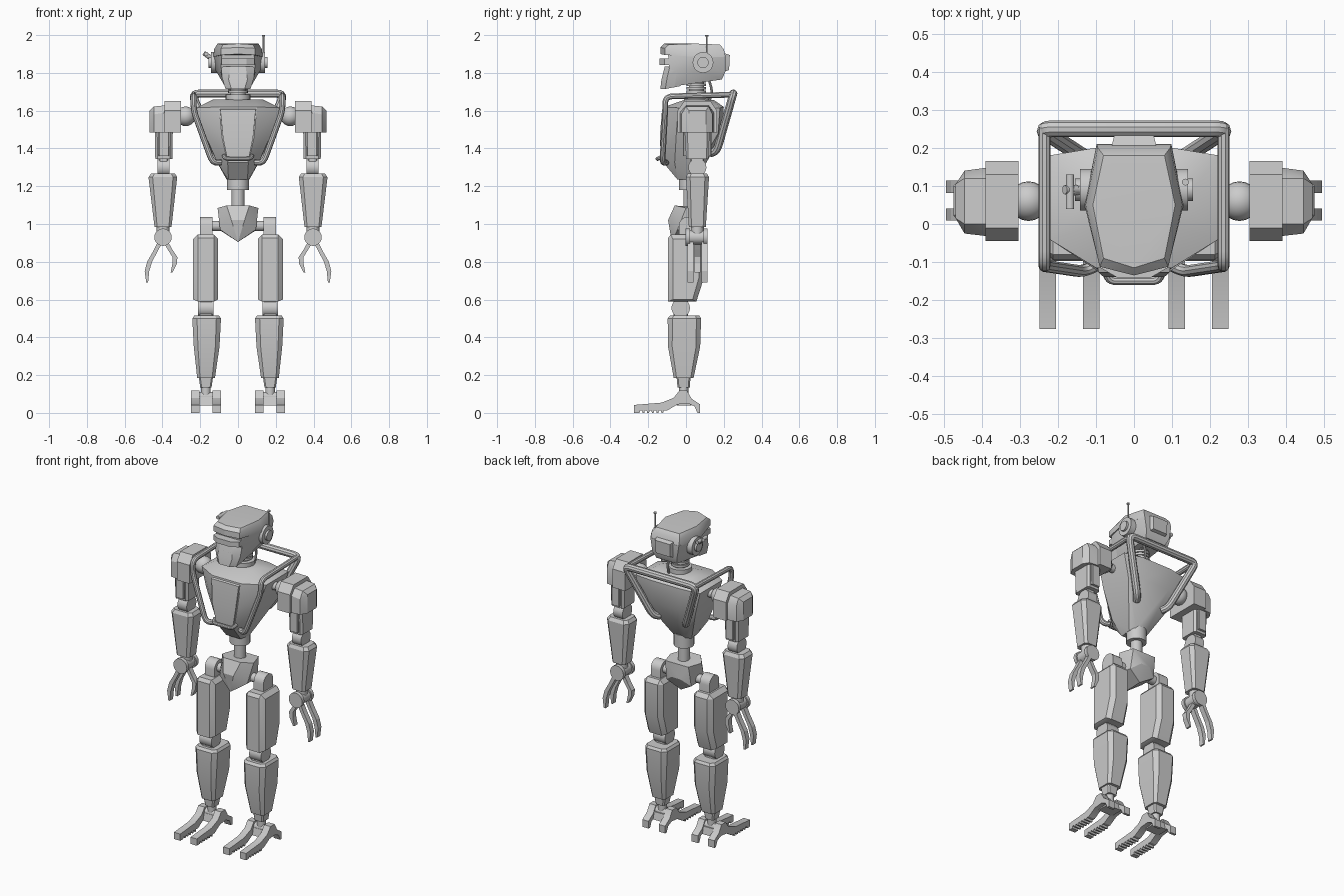
import bpy, bmesh, math
from mathutils import Vector, Matrix

grey = bpy.data.materials.new("plain_grey")
grey.diffuse_color = (0.6, 0.6, 0.6, 1)


def finish(name, bm, pair=False):
    """Turn a bmesh into an object, plus a mirrored twin for paired parts."""
    bmesh.ops.recalc_face_normals(bm, faces=bm.faces)
    for side in (("_left", "_right") if pair else ("",)):
        if side == "_right":
            bmesh.ops.scale(bm, vec=(-1, 1, 1), verts=bm.verts)
            bmesh.ops.reverse_faces(bm, faces=bm.faces)
        me = bpy.data.meshes.new(name + side)
        bm.to_mesh(me)
        me.materials.append(grey)
        me.shade_smooth()
        me.set_sharp_from_angle(angle=math.radians(28))
        bpy.context.collection.objects.link(bpy.data.objects.new(name + side, me))
    bm.free()


def hull(name, pts, pair=False):
    bm = bmesh.new()
    for p in pts:
        bm.verts.new(p)
    res = bmesh.ops.convex_hull(bm, input=bm.verts)
    loose = [v for v in bm.verts if not v.link_faces]
    bmesh.ops.delete(bm, geom=loose, context='VERTS')
    bmesh.ops.dissolve_limit(bm, angle_limit=0.03, verts=bm.verts, edges=bm.edges)
    finish(name, bm, pair)


def sym(pts):
    return [(s * x, y, z) for x, y, z in pts for s in (1, -1)]


def block(name, levels, pair=False):
    """Stacked rectangles (z, x0, x1, y0, y1, corner cut)."""
    pts = []
    for z, x0, x1, y0, y1, c in levels:
        for x, i in ((x0, 1), (x1, -1)):
            for y, j in ((y0, 1), (y1, -1)):
                pts += [(x + i * c, y, z), (x, y + j * c, z)]
    hull(name, pts, pair)


def prism(name, outline, x0, x1, pair=False):
    """Side outline (y, z) pushed across x."""
    bm = bmesh.new()
    f = bm.faces.new([bm.verts.new((x0, y, z)) for y, z in outline])
    new = bmesh.ops.extrude_face_region(bm, geom=[f])["geom"]
    bmesh.ops.translate(bm, vec=(x1 - x0, 0, 0),
                        verts=[v for v in new if isinstance(v, bmesh.types.BMVert)])
    finish(name, bm, pair)


def rod(name, a, b, r, r2=None, pair=False, seg=20):
    a, b = Vector(a), Vector(b)
    d = b - a
    m = Matrix.Translation((a + b) / 2) @ d.to_track_quat('Z', 'Y').to_matrix().to_4x4()
    bm = bmesh.new()
    bmesh.ops.create_cone(bm, cap_ends=True, segments=seg, radius1=r,
                          radius2=r if r2 is None else r2, depth=d.length, matrix=m)
    finish(name, bm, pair)


def ball(name, c, r, pair=False):
    bm = bmesh.new()
    bmesh.ops.create_uvsphere(bm, u_segments=20, v_segments=12, radius=r,
                              matrix=Matrix.Translation(c))
    finish(name, bm, pair)


def tube(name, pts, r, bend=0.03, pair=False):
    """Pipe along a path with rounded corners."""
    pts = [Vector(p) for p in pts]
    path = [pts[0]]
    for p, q, s in zip(pts, pts[1:], pts[2:]):
        a = q + (p - q).normalized() * min(bend, (p - q).length / 2)
        b = q + (s - q).normalized() * min(bend, (s - q).length / 2)
        path += [a.lerp(q, t / 5).lerp(q.lerp(b, t / 5), t / 5) for t in range(6)]
    path.append(pts[-1])
    cu = bpy.data.curves.new(name, 'CURVE')
    cu.dimensions, cu.bevel_depth, cu.bevel_resolution = '3D', r, 3
    cu.use_fill_caps = True
    sp = cu.splines.new('POLY')
    sp.points.add(len(path) - 1)
    for k, p in zip(sp.points, path):
        k.co = (*p, 1)
    ob = bpy.data.objects.new(name, cu)
    bpy.context.collection.objects.link(ob)
    me = bpy.data.meshes.new_from_object(
        ob.evaluated_get(bpy.context.evaluated_depsgraph_get()))
    bm = bmesh.new()
    bm.from_mesh(me)
    bpy.data.objects.remove(ob)
    bpy.data.meshes.remove(me)
    finish(name, bm, pair)


# Head: brow cap, skull, visor, muzzle
hull("head_cap", sym([(0, -.115, 1.955), (.08, -.09, 1.95), (.108, .05, 1.955), (.08, .18, 1.95),
                      (0, -.135, 1.935), (.09, -.112, 1.93), (.127, .05, 1.925), (.095, .2, 1.925),
                      (0, -.135, 1.90), (.09, -.112, 1.895), (.13, .05, 1.885), (.098, .21, 1.885)]))
hull("skull", sym([(.085, -.095, 1.9), (.128, .05, 1.89), (.098, .21, 1.89), (.09, -.09, 1.83),
                   (.122, .06, 1.82), (.085, .21, 1.81), (.07, .19, 1.765), (.07, .0, 1.745),
                   (.07, -.06, 1.73)]))
hull("visor", sym([(.045, -.14, 1.875), (.045, -.14, 1.843), (.088, -.115, 1.875), (.088, -.115, 1.843),
                   (.088, -.06, 1.875), (.088, -.06, 1.843)]))
hull("muzzle", sym([(.04, -.112, 1.835), (.088, -.085, 1.835), (.1, -.02, 1.83), (.035, -.136, 1.715),
                    (.066, -.11, 1.715), (.07, -.03, 1.73), (.05, -.13, 1.765), (.085, -.1, 1.775)]))
for row in range(3):
    for col in range(5):
        x, z = (col - 2) * .016, 1.745 + row * .025
        y = -.136 + (z - 1.715) * .2
        rod(f"muzzle_hole_{row}_{col}", (x, y + .003, z), (x, y - .002, z), .003, seg=6)
hull("head_back_plate", sym([(.06, .2, 1.905), (.06, .2, 1.805), (.052, .232, 1.895), (.048, .228, 1.815)]))

# Ears, antenna and side lamp
rod("ear_disc", (.09, .09, 1.855), (.142, .09, 1.855), .055, pair=True, seg=28)
rod("ear_cap", (.14, .09, 1.855), (.155, .09, 1.855), .03, pair=True)
rod("antenna", (.135, .11, 1.86), (.135, .11, 1.995), .004, seg=8)
rod("antenna_tip", (.135, .11, 1.992), (.135, .11, 2.0), .009, seg=10)
rod("lamp_arm", (-.14, .09, 1.875), (-.168, .085, 1.895), .012)
rod("lamp", (-.168, .04, 1.9), (-.168, .13, 1.9), .011)
rod("lamp_mount", (-.15, .09, 1.885), (-.182, .09, 1.905), .012)

# Ribbed neck and hose
rod("neck_core", (0, .055, 1.62), (0, .055, 1.78), .04)
rod("neck_base", (0, .055, 1.64), (0, .055, 1.685), .066)
for i in range(4):
    z = 1.70 + i * .019
    rod(f"neck_ring_{i}", (0, .055, z - .007), (0, .055, z + .007), .052)
tube("neck_hose", [(.03, .12, 1.64), (.03, .14, 1.70), (.03, .12, 1.77)], .007)

# Torso: tapered faceted shell, front panel and handle
hull("torso", sym([(.09, .0, 1.66), (.13, .06, 1.66), (.1, .15, 1.655),
                   (.1, -.115, 1.62), (.222, -.04, 1.615), (.222, .18, 1.615), (.1, .2, 1.62),
                   (.085, -.13, 1.46), (.185, -.05, 1.5), (.185, .17, 1.48), (.09, .195, 1.48),
                   (.055, -.12, 1.325), (.11, -.06, 1.325), (.095, .1, 1.33),
                   (.05, -.045, 1.235), (.06, .03, 1.235), (.035, .06, 1.24)]))
hull("chest_panel", sym([(.095, -.115, 1.61), (.093, -.127, 1.605), (.08, -.139, 1.46), (.08, -.125, 1.46),
                         (.055, -.132, 1.335), (.055, -.115, 1.335)]))
tube("chest_handle", [(-.075, -.12, 1.36), (-.065, -.15, 1.345), (.065, -.15, 1.345), (.075, -.12, 1.36)], .011, .02)

# Pipe frame round the torso
tube("frame_side", [(.235, .255, 1.685), (.235, -.11, 1.675), (.235, -.11, 1.60),
                    (.135, -.125, 1.325), (.09, -.105, 1.325)], .016, .04, True)
tube("frame_back", [(-.09, .13, 1.375), (-.115, .165, 1.39), (-.245, .25, 1.69), (.245, .25, 1.69),
                    (.115, .165, 1.39), (.09, .13, 1.375)], .022, .04)

# Waist and pelvis
rod("waist_collar", (0, .02, 1.18), (0, .02, 1.26), .058)
rod("spine", (0, .02, 1.05), (0, .02, 1.2), .034)
hull("pelvis", sym([(.06, -.06, 1.098), (.108, .0, 1.085), (.08, .09, 1.085), (.035, -.095, 1.02),
                    (.095, -.045, .97), (.085, .07, .96), (.0, -.075, .905), (.0, .05, .91), (.03, .1, 1.0)]))
rod("hip_axle", (.06, .01, .99), (.19, .01, .99), .027, pair=True)

# Legs
arch = [(.01 + .048 * math.cos(a), .99 + .048 * math.sin(a)) for a in [math.pi * i / 10 for i in range(11)]]
prism("hip_mount", arch + [(-.038, .92), (.058, .92)], .135, .202, True)
hull("thigh", [(x, y, z) for y, z in [(-.095, .925), (-.08, .945), (.075, .945), (.095, .92), (.095, .715),
                                      (.055, .59), (-.095, .59)]
               for x in (.128, .212)] +
     [(x, y, z) for y, z in [(-.07, .92), (.07, .92), (.07, .72), (.035, .6), (-.07, .6)]
      for x in (.105, .237)], True)
rod("knee_joint", (.13, -.028, .555), (.212, -.028, .555), .049, pair=True)
block("knee_neck", [(.5, .135, .205, -.065, .01, .005), (.6, .135, .205, -.065, .01, .005)], True)
block("shin", [(.515, .1, .232, -.085, .07, .02), (.5, .09, .242, -.097, .08, .025),
               (.35, .098, .234, -.095, .075, .022), (.185, .122, .216, -.065, .04, .015)], True)
block("ankle_cap", [(.135, .14, .2, -.045, .02, .008), (.19, .132, .208, -.05, .024, .008)], True)
rod("ankle_post", (.17, -.012, .06), (.17, -.012, .15), .025, pair=True)
rod("ankle_axle", (.1, -.012, .085), (.236, -.012, .085), .026, pair=True)
block("foot_bridge", [(.04, .12, .22, -.05, .03, .006), (.085, .12, .22, -.04, .02, .006)], True)

# Feet: two arched toes each, with treads under the front
toe = [(-.275, 0), (-.275, .042), (-.13, .054), (-.065, .08), (-.035, .118), (.005, .118),
       (.03, .075), (.075, .045), (.075, 0), (.06, 0), (.045, .035), (.01, .05), (-.045, .045),
       (-.1, .012)]
for i in range(6):
    y = -.118 - i * .025
    toe += [(y, .012), (y - .003, 0), (y - .012, 0), (y - .015, .012)]
toe = toe[:-2]
for n, x in (("inner", .091), ("outer", .205)):
    prism(f"{n}_toe", toe, x, x + .043, True)

# Shoulders and arms
ball("shoulder_ball", (.277, .06, 1.57), .052, True)
rod("shoulder_pin", (.2, .06, 1.57), (.31, .06, 1.57), .025, pair=True)
prism("shoulder_block", [(-.045, 1.485), (-.045, 1.6), (-.01, 1.65), (.13, 1.65), (.165, 1.6), (.165, 1.485)],
      .303, .39, True)
hull("shoulder_pad", [(.385, y, z) for y, z in [(-.032, 1.485), (-.032, 1.59), (0, 1.628), (.12, 1.628),
                                               (.148, 1.59), (.148, 1.485)]] +
     [(.445, y, z) for y, z in [(-.025, 1.485), (-.025, 1.58), (0, 1.622), (.12, 1.622), (.14, 1.58), (.14, 1.485)]] +
     [(.468, y, z) for y, z in [(.015, 1.485), (.015, 1.6), (.105, 1.6), (.105, 1.485)]], True)
block("upper_arm", [(1.345, .348, .438, 0, .12, .012), (1.5, .345, .44, -.005, .125, .012)], True)
block("upper_arm_plate", [(1.36, .365, .42, -.015, .135, .004), (1.5, .365, .42, -.015, .135, .004)], True)
rod("elbow_joint", (.362, .06, 1.3), (.425, .06, 1.3), .048, pair=True)
block("elbow_neck", [(1.25, .37, .418, .025, .095, .005), (1.36, .37, .418, .025, .095, .005)], True)
block("forearm", [(1.268, .335, .46, .01, .11, .018), (1.248, .322, .474, 0, .122, .022),
                  (.985, .352, .442, .015, .105, .014)], True)

# Hands: wrist drum, two outer fingers and a thumb
rod("wrist_post", (.397, .06, .93), (.397, .06, 1.0), .034, pair=True)
rod("wrist_drum", (.397, .01, .93), (.397, .1, .93), .038, pair=True)
for n, y in (("front", -.002), ("back", .092)):
    rod(f"wrist_cap_{n}", (.397, y, .93), (.397, y + .022, .93), .046, pair=True)


def finger(name, y, path):
    w = .016
    for i, ((x0, z0, h0), (x1, z1, h1)) in enumerate(zip(path, path[1:])):
        hull(f"{name}_{i}", [(x + s * h, y + t * w, z) for x, z, h in ((x0, z0, h0), (x1, z1, h1))
                             for s in (-1, 1) for t in (-1, 1)], True)


outer = [(.41, .91, .013), (.435, .86, .012), (.468, .8, .013), (.482, .75, .012), (.481, .69, .005)]
finger("front_finger", .025, outer)
finger("back_finger", .098, outer)
finger("thumb", .06, [(.385, .91, .013), (.36, .865, .012), (.334, .825, .013), (.335, .79, .012), (.352, .742, .005)])
